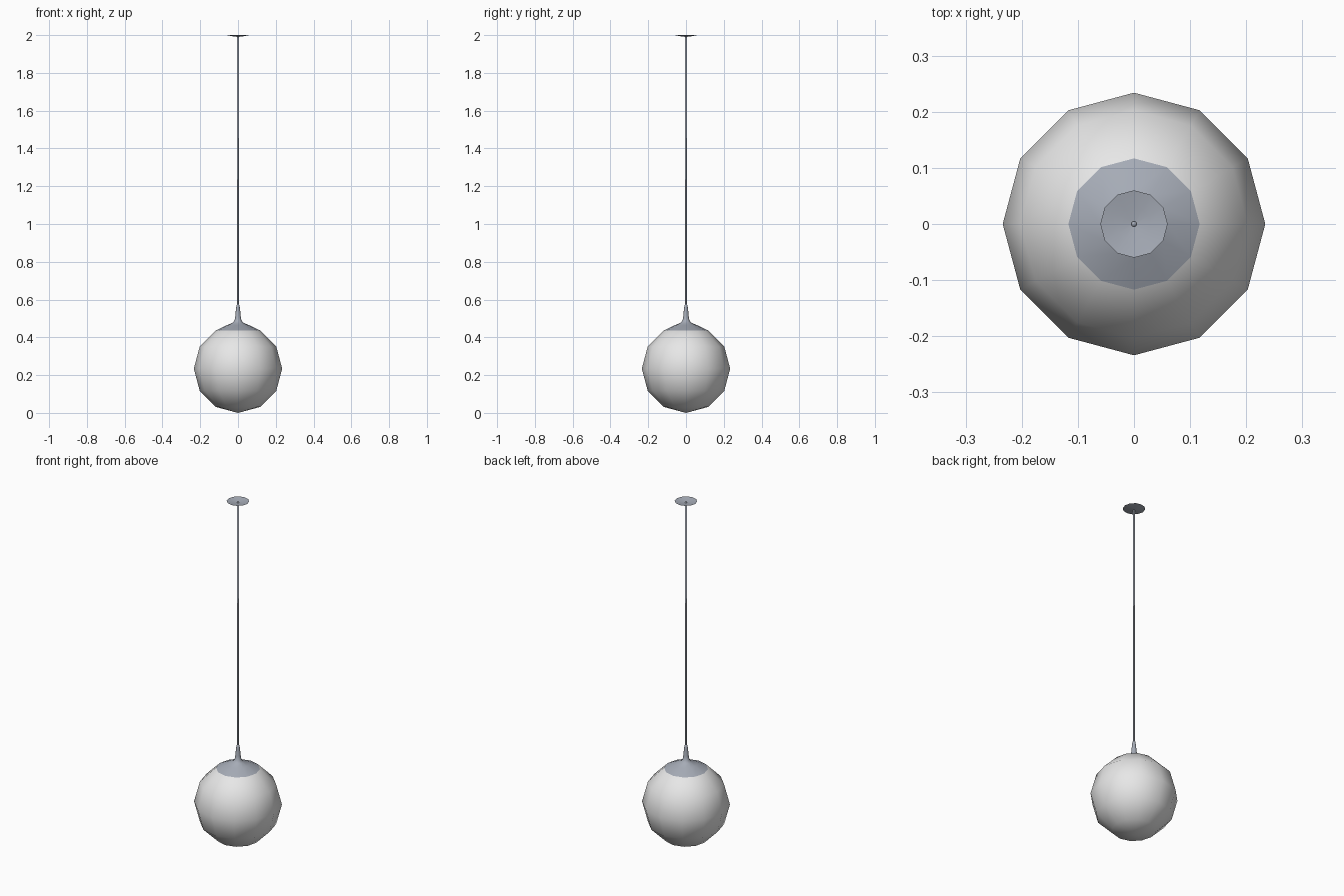
import bpy
import math

SIDES = 12

old = bpy.data.objects.get("Cube")
if old:
    bpy.data.objects.remove(old, do_unlink=True)


def material(name, rgb):
    mat = bpy.data.materials.new(name)
    mat.use_nodes = True
    mat.diffuse_color = (*rgb, 1)
    mat.node_tree.nodes["Principled BSDF"].inputs["Base Color"].default_value = (*rgb, 1)
    return mat


def lathe(name, profile, mat, sides=SIDES, caps=()):
    """Turn a (radius, height) profile, listed from bottom to top, around z."""
    verts, faces = [], []
    for r, z in profile:
        for i in range(sides):
            a = math.tau * i / sides
            verts.append((r * math.cos(a), r * math.sin(a), z))
    for k in range(len(profile) - 1):
        for i in range(sides):
            j = (i + 1) % sides
            low, high = k * sides, (k + 1) * sides
            faces.append((low + i, low + j, high + j, high + i))
    if "top" in caps:
        faces.append(tuple(range(len(verts) - sides, len(verts))))
    mesh = bpy.data.meshes.new(name)
    mesh.from_pydata(verts, [], faces)
    mesh.materials.append(mat)
    mesh.shade_smooth()
    obj = bpy.data.objects.new(name, mesh)
    bpy.context.collection.objects.link(obj)
    return obj


glass = material("pale glass", (0.8, 0.8, 0.8))
metal = material("brushed metal", (0.38, 0.41, 0.47))

# Globe shade
R = 0.234
bpy.ops.mesh.primitive_uv_sphere_add(segments=SIDES, ring_count=6, radius=R,
                                     location=(0, 0, R))
globe = bpy.context.object
globe.name = "globe_shade"
globe.data.materials.append(glass)
globe.data.shade_smooth()

# Flared holder sitting on the top ring of the globe
rim_r = R / 2
rim_z = R + R * math.cos(math.pi / 6)
lathe("globe_holder", [(rim_r, rim_z), (0.06, 0.464), (0.03, 0.476), (0.018, 0.49),
                       (0.014, 0.515), (0.011, 0.55), (0.008, 0.57), (0.004, 0.577)], metal)

# Hanging rod
lathe("hanging_rod", [(0.005, 0.57), (0.005, 1.995)], metal, caps=("top",))

# Shallow ceiling plate, open on top
lathe("ceiling_plate", [(0.005, 1.991), (0.03, 1.994), (0.06, 2.0)], metal)
